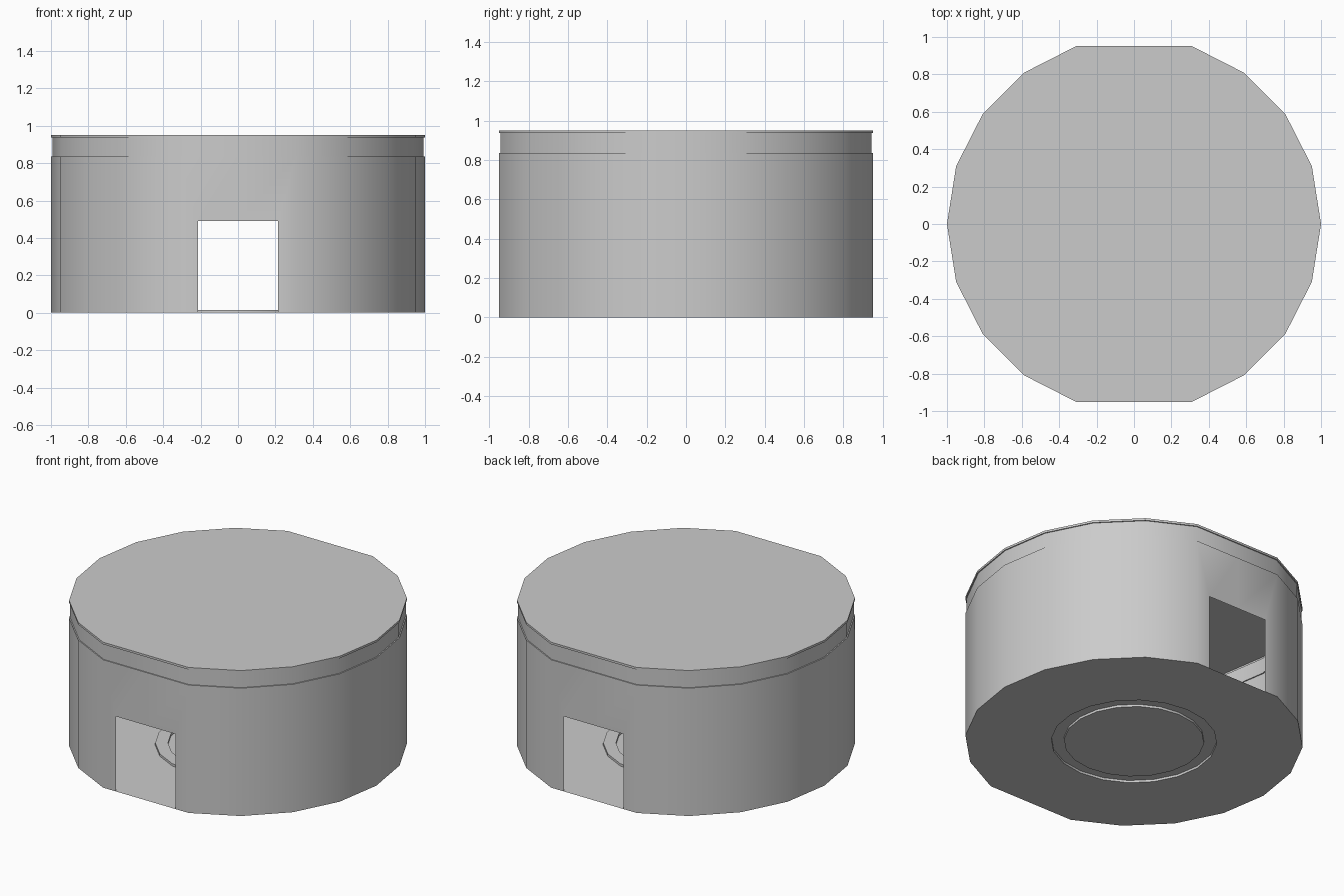
import bpy, bmesh, math

if "Cube" in bpy.data.objects:
    bpy.data.objects.remove(bpy.data.objects["Cube"])

SIDES = 20
FLAT = math.sin(math.radians(72))      # front and back are cut flat here
DOOR_W, DOOR_H = 0.215, 0.49


def ring(bm, r, z, flat=True):
    """One 20-point loop, optionally flattened at front and back."""
    verts = []
    for i in range(SIDES):
        a = 2 * math.pi * i / SIDES
        y = math.sin(a)
        if flat:
            y = max(-FLAT, min(FLAT, y))
        verts.append(bm.verts.new((r * math.cos(a), r * y, z)))
    return verts


def band(bm, lo, hi, skip=()):
    for i in range(SIDES):
        if i not in skip:
            j = (i + 1) % SIDES
            bm.faces.new((lo[i], lo[j], hi[j], hi[i]))


def finish(bm, name):
    me = bpy.data.meshes.new(name)
    loose = [v for v in bm.verts if not v.link_faces]
    bmesh.ops.delete(bm, geom=loose, context='VERTS')
    bm.to_mesh(me)
    bm.free()
    ob = bpy.data.objects.new(name, me)
    bpy.context.collection.objects.link(ob)
    bpy.ops.object.select_all(action='DESELECT')
    ob.select_set(True)
    bpy.context.view_layer.objects.active = ob
    bpy.ops.object.shade_smooth_by_angle(angle=math.radians(35))
    return ob


# Outer wall: thin shell with a door notch in the front and back flats
bm = bmesh.new()
lo, hi = ring(bm, 1, 0), ring(bm, 1, 0.835)
band(bm, lo, hi, skip=(4, 5, 14, 15))
for mid in (5, 15):
    y = lo[mid].co.y
    top = bm.verts.new((0, y, DOOR_H))
    for side in (mid - 1, mid + 1):
        x = math.copysign(DOOR_W, lo[side].co.x)
        corner = bm.verts.new((x, y, DOOR_H))
        foot = bm.verts.new((x, y, 0))
        face = [lo[side], foot, corner, top, hi[mid], hi[side]]
        if side > mid:
            face.reverse()
        # side before mid runs counter-clockwise seen from outside
        bm.faces.new(face)
finish(bm, "outer_wall")

# Shallow groove under the lid
bm = bmesh.new()
rings = [ring(bm, r, z) for r, z in
         ((1, 0.835), (0.993, 0.835), (0.993, 0.936), (1, 0.936))]
for a, b in zip(rings, rings[1:]):
    band(bm, a, b)
finish(bm, "rim_groove")

# Lid with a thin edge
bm = bmesh.new()
a, b = ring(bm, 1, 0.936), ring(bm, 1, 0.95)
band(bm, a, b)
bm.faces.new(b)
finish(bm, "lid")

# Floor sheet with a round raised ring pressed into it
bm = bmesh.new()
rings = [ring(bm, r, z, flat=(r == 1)) for r, z in
         ((0.415, 0), (0.415, 0.015), (0.49, 0.015), (0.49, 0), (1, 0))]
bm.faces.new(rings[0][::-1])
for a, b in zip(rings, rings[1:]):
    band(bm, a, b)
finish(bm, "floor")
